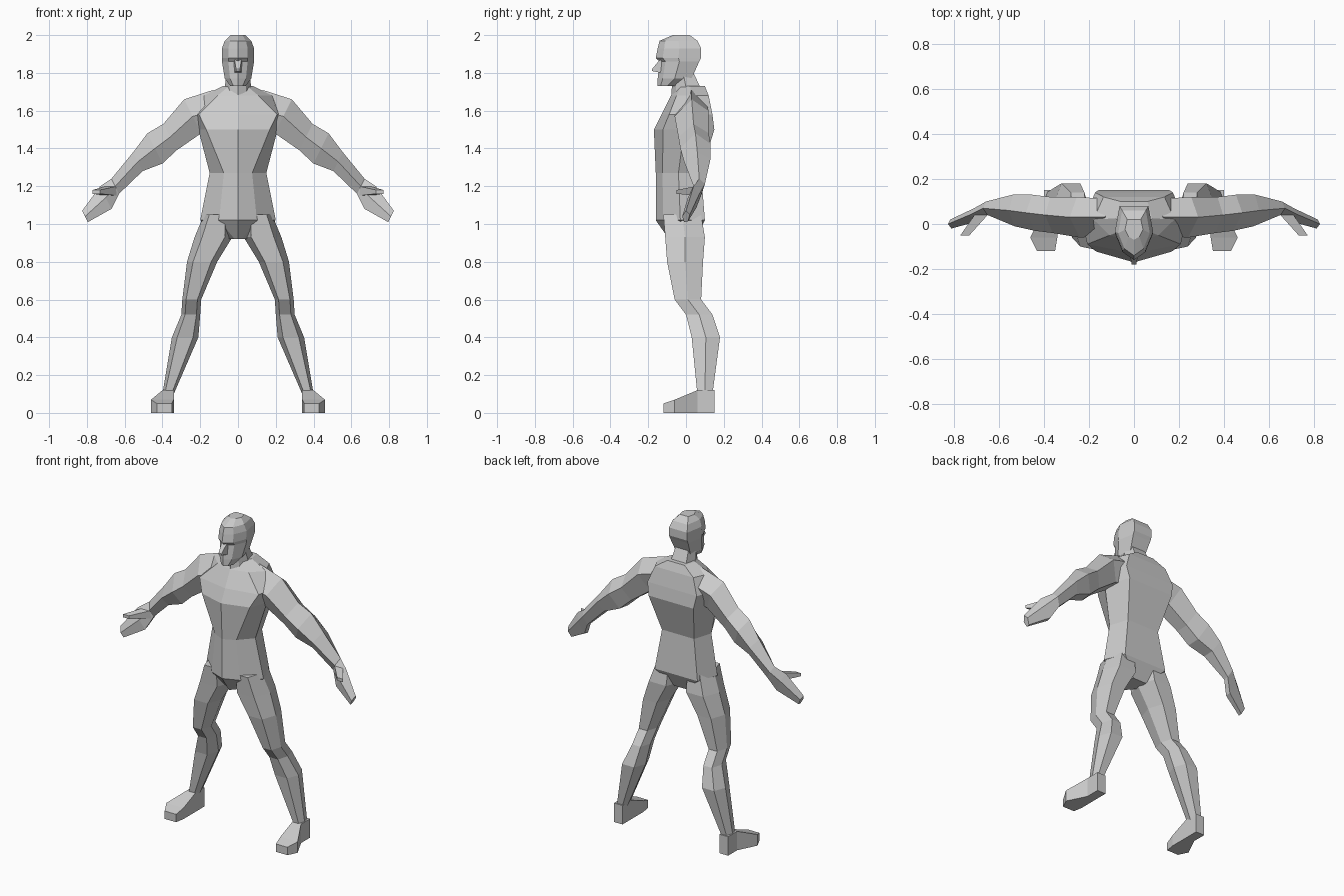
import bpy
import bmesh

cube = bpy.data.objects.get("Cube")
if cube:
    bpy.data.objects.remove(cube)

# One plain clay colour for the whole figure
clay = bpy.data.materials.new("clay_grey")
clay.use_nodes = True
clay.diffuse_color = (.6, .6, .6, 1)
clay.node_tree.nodes["Principled BSDF"].inputs["Base Color"].default_value = clay.diffuse_color


def loft(name, section, rows, side=1):
    """Skin the cross-sections made from rows, capped at both ends; side=-1 mirrors in x."""
    bm = bmesh.new()
    loops = []
    for row in rows:
        loops.append([bm.verts.new((x * side, y, z)) for x, y, z in section(*row)])
    count = len(loops[0])
    for lower, upper in zip(loops, loops[1:]):
        for here in range(count):
            after = (here + 1) % count
            bm.faces.new((lower[here], lower[after], upper[after], upper[here]))
    bm.faces.new(loops[0])
    bm.faces.new(loops[-1])
    bmesh.ops.recalc_face_normals(bm, faces=bm.faces)
    mesh = bpy.data.meshes.new(name)
    bm.to_mesh(mesh)
    bm.free()
    mesh.materials.append(clay)
    part = bpy.data.objects.new(name, mesh)
    bpy.context.scene.collection.objects.link(part)


def body_section(z, front, back, width, flatness=.6):
    """Symmetric eight-sided section; flatness is the share of the width facing forward."""
    depth = back - front
    left = [(width * flatness, front + depth * .15, z),
            (width, front + depth / 2, z),
            (width * .75, back, z)]
    right = [(-x, y, height) for x, y, height in reversed(left)]
    return [(0, front, z)] + left + [(0, back, z)] + right


def leg_section(z, centre, width, front, back):
    """Six-sided section with narrower front and back faces."""
    middle = (front + back) / 2
    narrow = width * .6
    return [(centre - narrow, front, z), (centre + narrow, front, z),
            (centre + width, middle, z),
            (centre + narrow, back, z), (centre - narrow, back, z),
            (centre - width, middle, z)]


def arm_section(x, z, height, y, depth):
    """Five-sided section leaning outward, with a ridge along the top."""
    corners = ((1, 0), (.3, 1), (-.9, .5), (-1, -.5), (0, -1))
    return [(x + up * height / 2, y + out * depth, z + up * height) for up, out in corners]


def block_section(y, centre, width, low, high):
    """Upright rectangle facing forward."""
    return [(centre - width, y, low), (centre + width, y, low),
            (centre + width, y, high), (centre - width, y, high)]


# Trunk, from crotch to neck base
loft("torso", body_section, (
    (.92, -.09, .05, .06, .3),
    (1.02, -.16, .1, .2, .5),
    (1.27, -.16, .08, .15, .5),
    (1.5, -.17, .15, .21, .8),
    (1.58, -.13, .14, .23, .9),
    (1.68, -.08, .12, .18),
    (1.73, -.05, .1, .08),
))
loft("neck", body_section, ((1.65, -.08, .11, .08), (1.8, -.07, .04, .06)))

# Head, with a recessed eye line under the brow
loft("head", body_section, (
    (1.73, -.15, -.05, .04),
    (1.77, -.15, .03, .07),
    (1.86, -.14, .07, .085),
    (1.88, -.16, .08, .085),
    (1.93, -.15, .08, .085),
    (1.97, -.14, .06, .07),
    (2, -.07, .02, .04),
))
loft("nose", block_section, ((-.13, 0, .02, 1.8, 1.88), (-.18, 0, .01, 1.81, 1.82)))

leg = (
    (1.05, .11, .07, -.12, .08),
    (.93, .13, .1, -.11, .1),
    (.8, .19, .08, -.1, .09),
    (.6, .245, .05, -.06, .08),
    (.52, .25, .05, 0, .14),
    (.4, .28, .07, .03, .18),
    (.1, .37, .03, .06, .14),
)
foot = (
    (.15, .37, .03, 0, .12),
    (.06, .37, .03, 0, .12),
    (-.06, .4, .06, 0, .07),
    (-.12, .39, .04, 0, .05),
)
wrist = (.65, 1.2, .04, .07, .03)
arm = (
    (.08, 1.61, .1, .03, .08),
    (.24, 1.57, .09, .03, .09),
    (.36, 1.46, .07, .04, .08),
    (.44, 1.4, .08, .05, .08),
    (.53, 1.33, .05, .06, .07),
    wrist,
)
hand = (wrist, (.7, 1.14, .06, .04, .03), (.81, 1.04, .03, 0, .02))
thumb = ((.05, .67, .03, 1.15, 1.2), (-.05, .75, .02, 1.16, 1.18))

# Limbs, once for each side
for label, side in (("left", 1), ("right", -1)):
    loft(label + "_leg", leg_section, leg, side)
    loft(label + "_foot", block_section, foot, side)
    loft(label + "_arm", arm_section, arm, side)
    loft(label + "_hand", arm_section, hand, side)
    loft(label + "_thumb", block_section, thumb, side)
